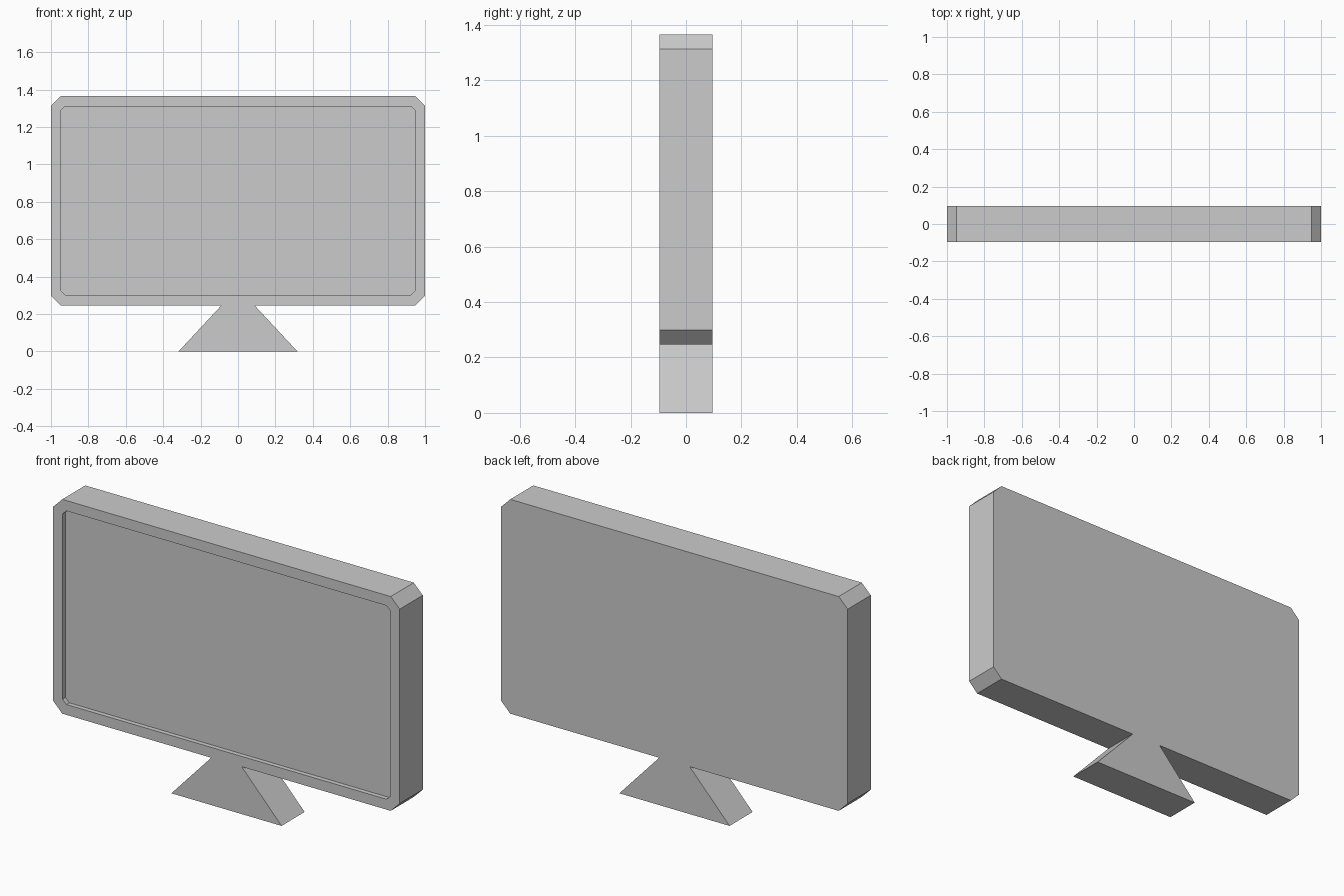
import bpy, bmesh

if "Cube" in bpy.data.objects:
    bpy.data.objects.remove(bpy.data.objects["Cube"])

HALF_DEPTH = 0.095
Z_LOW, Z_HIGH = 0.247, 1.365

grey = bpy.data.materials.new("light_grey")
grey.diffuse_color = (0.6, 0.6, 0.6, 1)
grey.use_nodes = True
grey.node_tree.nodes["Principled BSDF"].inputs["Base Color"].default_value = grey.diffuse_color


def octagon(inset, cut):
    """Chamfered rectangle in x, z, starting with the bottom edge."""
    x, lo, hi = 1 - inset, Z_LOW + inset, Z_HIGH - inset
    return [(-x + cut, lo), (x - cut, lo), (x, lo + cut), (x, hi - cut),
            (x - cut, hi), (-x + cut, hi), (-x, hi - cut), (-x, lo + cut)]


def ring(bm, points, y):
    return [bm.verts.new((x, y, z)) for x, z in points]


def finish(bm, name):
    bmesh.ops.recalc_face_normals(bm, faces=bm.faces)
    mesh = bpy.data.meshes.new(name)
    bm.to_mesh(mesh)
    bm.free()
    mesh.materials.append(grey)
    obj = bpy.data.objects.new(name, mesh)
    bpy.context.collection.objects.link(obj)


# Casing and foot share one silhouette, with a recessed screen in front
case = octagon(0, 0.052)
foot = [(-0.088, Z_LOW), (-0.318, 0), (0.318, 0), (0.088, Z_LOW)]
outline = case[:1] + foot + case[1:]
bm = bmesh.new()
front = ring(bm, outline, -HALF_DEPTH)
back = ring(bm, outline, HALF_DEPTH)
rim = ring(bm, octagon(0.054, 0.022), -HALF_DEPTH)
screen = ring(bm, octagon(0.054, 0.022), -HALF_DEPTH + 0.024)

# Outer walls
for i in range(len(outline)):
    j = (i + 1) % len(outline)
    bm.faces.new((front[i], front[j], back[j], back[i]))

# Back panel and both foot faces
for loop in (front, back):
    bm.faces.new(loop[1:5])
bm.faces.new(back[:2] + back[4:])

# Bezel, recess walls and screen
outer = front[:1] + front[5:]
for i in range(8):
    j = (i + 1) % 8
    foot_top = [front[1], front[4]] if i == 0 else []
    bm.faces.new([outer[i]] + foot_top + [outer[j], rim[j], rim[i]])
    bm.faces.new((rim[i], rim[j], screen[j], screen[i]))
bm.faces.new(screen)
finish(bm, "monitor_body")
